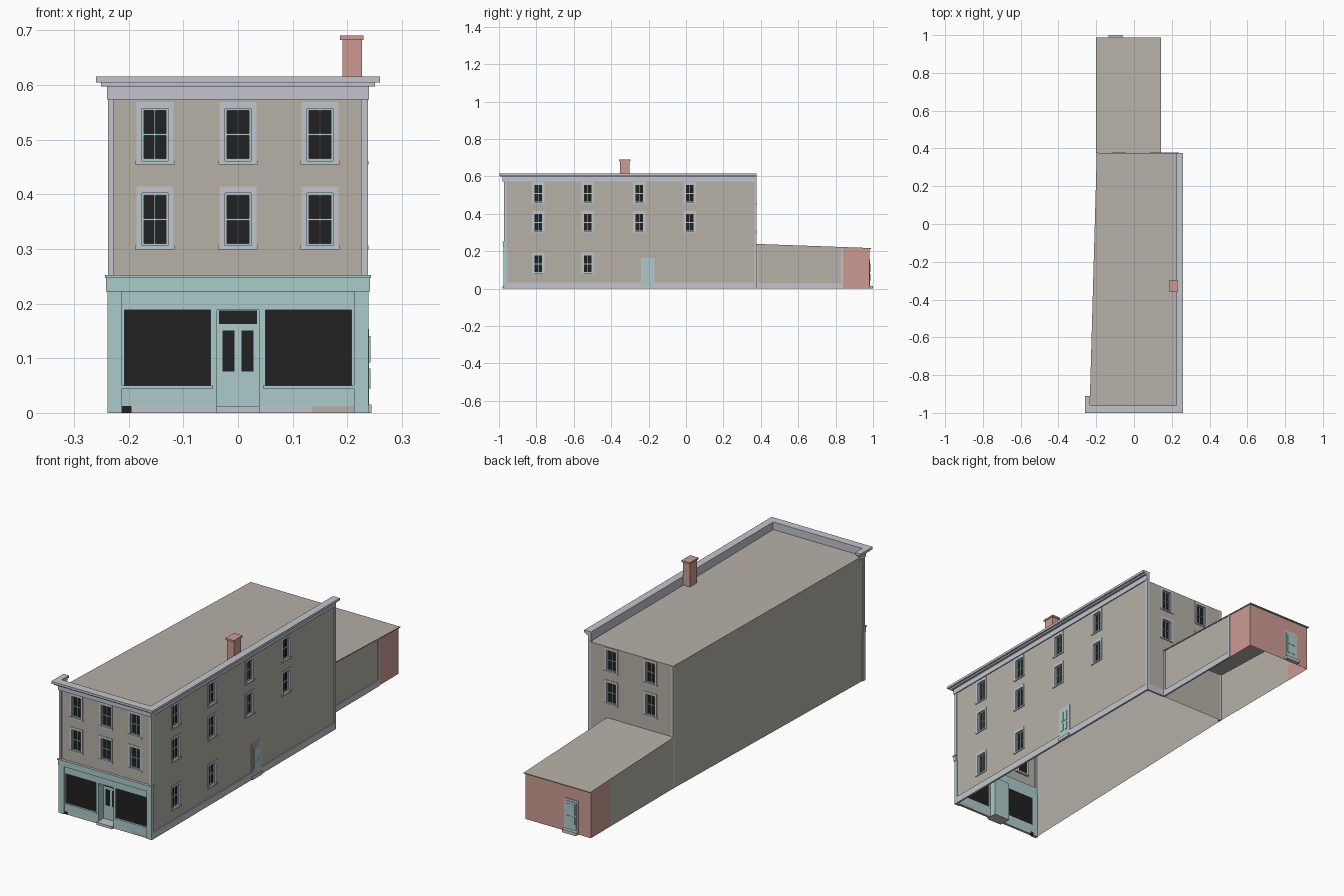
import bpy, bmesh
from mathutils import Vector

cube = bpy.data.objects.get("Cube")
if cube:
    bpy.data.objects.remove(cube, do_unlink=True)


def material(name, rgb):
    m = bpy.data.materials.new(name)
    m.use_nodes = True
    m.diffuse_color = (*rgb, 1)
    m.node_tree.nodes["Principled BSDF"].inputs["Base Color"].default_value = (*rgb, 1)
    return m


STONE = material("warm stone", (0.47, 0.44, 0.39))
TRIM = material("pale grey trim", (0.54, 0.56, 0.61))
TEAL = material("pale teal paint", (0.41, 0.60, 0.59))
GLASS = material("dark glass", (0.015, 0.015, 0.015))
BRICK = material("soft red brick", (0.61, 0.33, 0.29))

# Wall frames: origin, direction along the wall, outward normal
FRONT = (Vector((0, -0.97, 0)), Vector((1, 0, 0)), Vector((0, -1, 0)))
SIDE = (Vector((0.235, 0, 0)), Vector((0, 1, 0)), Vector((1, 0, 0)))
BACK = (Vector((0, 0.375, 0)), Vector((1, 0, 0)), Vector((0, 1, 0)))
REAR = (Vector((0, 0.98, 0)), Vector((1, 0, 0)), Vector((0, 1, 0)))
WORLD = (Vector((0, 0, 0)), Vector((1, 0, 0)), Vector((0, 1, 0)))


def finish(name, bm, mats):
    me = bpy.data.meshes.new(name)
    bm.to_mesh(me)
    bm.free()
    for m in mats:
        me.materials.append(m)
    ob = bpy.data.objects.new(name, me)
    bpy.context.collection.objects.link(ob)
    return ob


def boxes(name, items, frame=WORLD):
    """Boxes given as (material, along range, out range, height range)."""
    org, u, n = frame
    bm = bmesh.new()
    mats = []
    for mat, us, ds, zs in items:
        if mat not in mats:
            mats.append(mat)
        geo = bmesh.ops.create_cube(bm, size=1)
        for v in geo["verts"]:
            a, d, z = (r[0] if c < 0 else r[1] for c, r in zip(v.co, (us, ds, zs)))
            v.co = org + u * a + n * d + Vector((0, 0, z))
        for f in {f for v in geo["verts"] for f in v.link_faces}:
            f.material_index = mats.index(mat)
    bmesh.ops.recalc_face_normals(bm, faces=bm.faces[:])
    return finish(name, bm, mats)


def wall(name, frame, us, zs, holes, mat):
    """Flat wall with rectangular openings."""
    org, u, n = frame
    ucut = sorted({*us, *(c for h in holes for c in h[:2])})
    zcut = sorted({*zs, *(c for h in holes for c in h[2:])})
    bm = bmesh.new()
    for a, b in zip(ucut, ucut[1:]):
        for c, d in zip(zcut, zcut[1:]):
            mu, mz = (a + b) / 2, (c + d) / 2
            if any(h[0] < mu < h[1] and h[2] < mz < h[3] for h in holes):
                continue
            f = bm.faces.new([bm.verts.new(org + u * p + Vector((0, 0, q)))
                              for p, q in ((a, c), (b, c), (b, d), (a, d))])
            f.normal_update()
            if f.normal.dot(n) < 0:
                f.normal_flip()
    bmesh.ops.remove_doubles(bm, verts=bm.verts[:], dist=1e-5)
    return finish(name, bm, [mat])


def panel(name, pts, mat):
    bm = bmesh.new()
    bm.faces.new([bm.verts.new(p) for p in pts])
    return finish(name, bm, [mat])


W, H = 0.024, 0.048  # half size of a window opening


def opening(c, z):
    return (c - W, c + W, z - H, z + H)


def window(name, frame, c, z):
    a, b, lo, hi = opening(c, z)
    t, e = 0.004, 0.01
    items = [(GLASS, (a, b), (-0.011, -0.01), (lo, hi))]
    for s, m in ((a, 1), (b, -1)):
        items += [(TRIM, sorted((s, s - m * e)), (-0.011, 0.002), (lo, hi + 0.012)),
                  (TEAL, sorted((s, s + m * t)), (-0.01, -0.005), (lo, hi))]
    items += [(TRIM, (a, b), (-0.011, 0.002), (hi, hi + 0.012)),
              (TRIM, (a - 0.012, b + 0.012), (-0.011, 0.004), (lo - 0.007, lo)),
              (TEAL, (a, b), (-0.01, -0.005), (hi - t, hi)),
              (TEAL, (a, b), (-0.01, -0.005), (lo, lo + t)),
              (TEAL, (a, b), (-0.01, -0.005), (z - 0.002, z + 0.002)),
              (TEAL, (c - 0.0012, c + 0.0012), (-0.01, -0.007), (lo, hi))]
    boxes(name, items, frame)


# Window positions on each wall
UP, MID, LOW = 0.509, 0.354, 0.132
layout = {
    "front": (FRONT, [(c, z) for c in (-0.152, 0, 0.15) for z in (UP, MID)]),
    "side": (SIDE, [(c, z) for c in (-0.79, -0.525, -0.25, 0.02) for z in (UP, MID)]
             + [(-0.79, LOW), (-0.525, LOW)]),
    "back": (BACK, [(c, z) for c in (0.122, -0.079) for z in (UP - 0.005, MID)]),
}
spans = {"front": ((-0.235, 0.235), (0.22, 0.58)),
         "side": ((-0.97, 0.375), (0, 0.58)),
         "back": ((-0.197, 0.235), (0, 0.568))}
for side, (frame, places) in layout.items():
    wall(side + "_wall", frame, *spans[side], [opening(*p) for p in places], STONE)
    for i, p in enumerate(places):
        window(f"{side}_window_{i + 1}", frame, *p)

# Blank party wall and main roof
panel("party_wall", [(-0.235, -0.97, 0), (-0.235, -0.97, 0.58),
                     (-0.197, 0.375, 0.568), (-0.197, 0.375, 0)], STONE)
panel("main_roof", [(-0.235, -0.97, 0.58), (0.235, -0.97, 0.58),
                    (0.235, 0.375, 0.568), (-0.197, 0.375, 0.568)], STONE)

# Frieze and stepped cornice on the front and side, with a short return
cornice = []
for out, lo, hi in ((0.005, 0.573, 0.597), (0.016, 0.597, 0.604), (0.025, 0.604, 0.615)):
    x, y = 0.235 + out, -0.975 - out
    cornice += [(TRIM, (-x, x), (y, -0.962), (lo, hi)),
                (TRIM, (0.225, x), (-0.962, 0.376), (lo, hi)),
                (TRIM, (-x, -0.232), (-0.962, -0.91 - 0.025 + out), (lo, hi))]
boxes("cornice", cornice)

# Corner boards and base trim
boxes("corner_boards", [
    (TRIM, (-0.238, -0.227), (-0.974, -0.96), (0.25, 0.573)),
    (TRIM, (0.225, 0.238), (-0.974, -0.96), (0.25, 0.573)),
    (TRIM, (0.225, 0.238), (0.365, 0.378), (0, 0.573)),
    (TRIM, (-0.198, -0.187), (0.365, 0.378), (0, 0.567))])
boxes("base_trim", [
    (TRIM, (0.23, 0.239), (-0.96, 0.379), (0, 0.032)),
    (TRIM, (0.14, 0.239), (0.37, 0.379), (0, 0.032)),
    (TRIM, (0.135, 0.143), (0.379, 0.832), (0, 0.03)),
    (TRIM, (0.135, 0.142), (0.375, 0.386), (0.03, 0.232)),
    (TRIM, (0.135, 0.142), (0.83, 0.84), (0, 0.218))])

# Shopfront: pilasters, fascia, bulkheads, display windows
shop = [(TEAL, (-0.241, 0.241), (-0.01, 0.008), (0.222, 0.247)),
        (TEAL, (-0.243, 0.243), (-0.01, 0.012), (0.247, 0.252)),
        (TEAL, (-0.212, 0.212), (-0.012, 0), (0.188, 0.222))]
for s in (-1, 1):
    def across(a, b):
        return sorted((s * a, s * b))
    shop += [(TEAL, across(0.212, 0.239), (-0.012, 0.005), (0, 0.222)),
             (TEAL, across(0.038, 0.212), (-0.012, 0), (0.013, 0.05)),
             (TEAL, across(0.038, 0.05), (-0.012, 0), (0.05, 0.188)),
             (TEAL, across(0.208, 0.212), (-0.012, 0), (0.05, 0.188)),
             (TEAL, across(0.046, 0.212), (0, 0.004), (0.045, 0.05)),
             (GLASS, across(0.05, 0.208), (-0.009, -0.006), (0.05, 0.188)),
             (TEAL, across(0.038, 0.042), (-0.045, -0.012), (0, 0.19))]
boxes("shopfront", shop, FRONT)
boxes("shopfront_base", [
    (GLASS, (-0.212, -0.195), (-0.012, 0), (0, 0.013)),
    (TRIM, (-0.195, -0.038), (-0.012, 0), (0, 0.013)),
    (TRIM, (0.038, 0.135), (-0.012, 0), (0, 0.013)),
    (STONE, (0.135, 0.212), (-0.012, 0), (0, 0.013)),
    (TRIM, (-0.039, 0.039), (-0.045, 0.012), (0, 0.012))], FRONT)
boxes("shop_doors", [
    (TEAL, (-0.038, 0.038), (-0.045, -0.038), (0.012, 0.19)),
    (GLASS, (-0.035, 0.035), (-0.038, -0.037), (0.163, 0.187)),
    (GLASS, (-0.028, -0.006), (-0.038, -0.037), (0.076, 0.151)),
    (GLASS, (0.006, 0.028), (-0.038, -0.037), (0.076, 0.151)),
    (TEAL, (-0.038, 0.038), (-0.038, -0.012), (0.188, 0.19))], FRONT)


def plain_door(name, frame, c, lo, hi, step):
    items = [(TRIM, (c - 0.036, c + 0.036), (0, 0.003), (lo, hi)),
             (TEAL, (c - 0.027, c + 0.027), (0, 0.005), (lo, hi - 0.01)),
             (TRIM, (c - 0.036, c + 0.036), (0, step), (0, 0.015))]
    for s in (-1, 1):
        for a, b in ((0.2, 0.45), (0.52, 0.85)):
            items.append((TEAL, sorted((c + s * 0.004, c + s * 0.021)), (0.005, 0.007),
                          (lo + a * (hi - lo), lo + b * (hi - lo))))
    boxes(name, items, frame)


plain_door("side_door", SIDE, -0.205, 0.015, 0.163, 0.009)
plain_door("rear_door", REAR, -0.098, 0.015, 0.155, 0.02)


# Low rear wing with a brick end
def wing_top(y):
    return 0.235 - (y - 0.375) * 0.036


for label, x in (("left", 0.139), ("right", -0.197)):
    for part, a, b, mat in (("wall", 0.375, 0.84, STONE), ("brick_end", 0.84, 0.98, BRICK)):
        pts = [(x, a, 0), (x, b, 0), (x, b, wing_top(b)), (x, a, wing_top(a))]
        panel(f"wing_{label}_{part}", pts if x > 0 else pts[::-1], mat)
wall("wing_rear_wall", REAR, (-0.197, 0.139), (0, wing_top(0.98)), [], BRICK)
roof = boxes("wing_roof", [(STONE, (-0.2, 0.143), (0.376, 0.988), (0, 0.004))])
for v in roof.data.vertices:
    v.co.z += wing_top(v.co.y)

# Brick chimney with cap
boxes("chimney", [(BRICK, (0.191, 0.227), (-0.354, -0.301), (0.57, 0.682)),
                  (BRICK, (0.187, 0.23), (-0.359, -0.296), (0.682, 0.69))])
